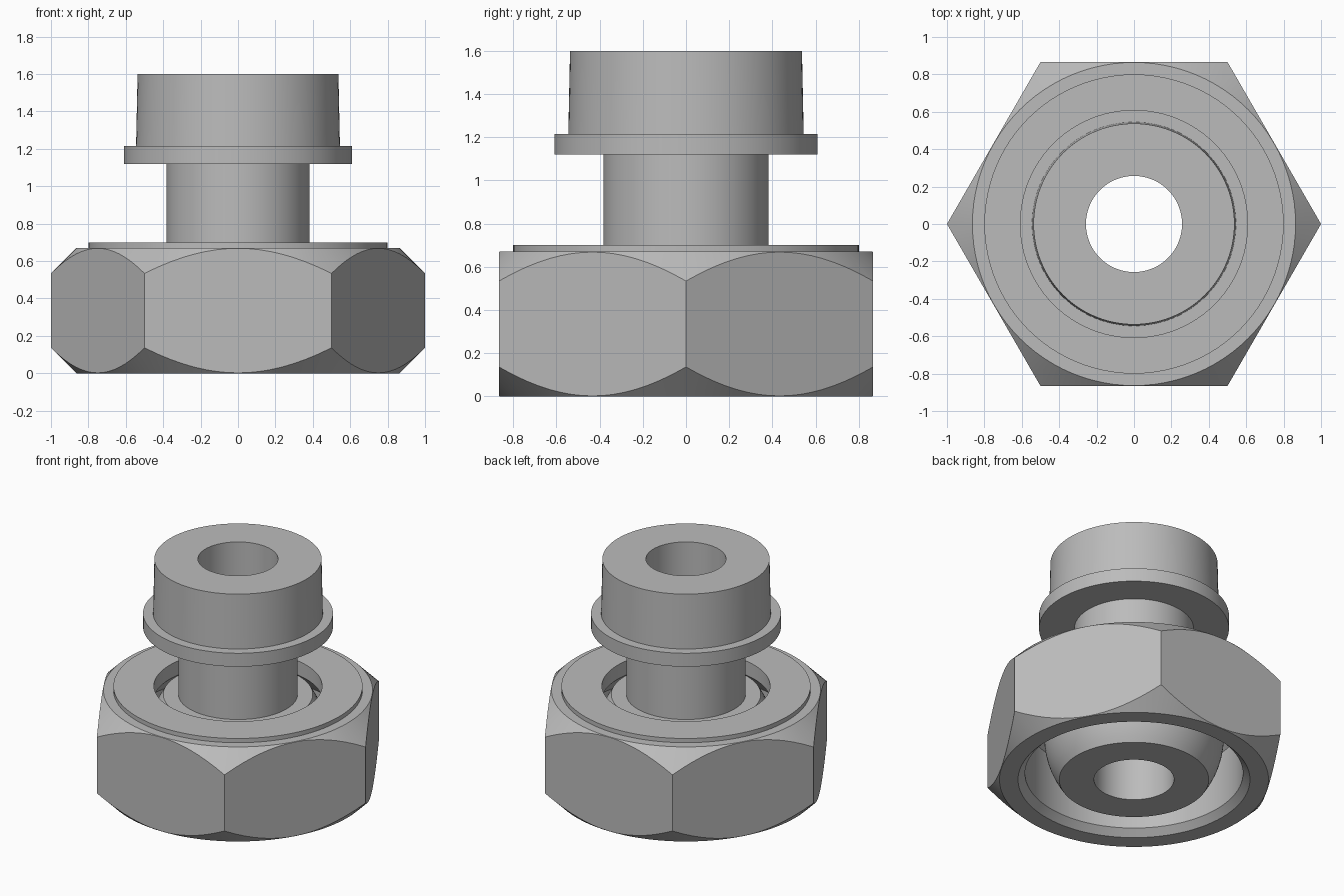
import bpy
import bmesh
from math import cos, sin, pi, radians, asin

if "Cube" in bpy.data.objects:
    bpy.data.objects.remove(bpy.data.objects["Cube"], do_unlink=True)

SEGMENTS = 96

# One plain steel colour for every part
steel = bpy.data.materials.new("steel_grey")
steel.use_nodes = True
steel_colour = (0.5, 0.5, 0.5, 1)
steel.diffuse_color = steel_colour
steel.node_tree.nodes["Principled BSDF"].inputs["Base Color"].default_value = steel_colour


def add_object(name, bm):
    bmesh.ops.recalc_face_normals(bm, faces=bm.faces)
    mesh = bpy.data.meshes.new(name)
    bm.to_mesh(mesh)
    bm.free()
    mesh.materials.append(steel)
    obj = bpy.data.objects.new(name, mesh)
    bpy.context.collection.objects.link(obj)
    return obj


def lathe(name, profile):
    """Turn a closed (radius, height) profile around the z axis."""
    bm = bmesh.new()
    rings = []
    for i in range(SEGMENTS):
        a = 2 * pi * i / SEGMENTS
        rings.append([bm.verts.new((r * cos(a), r * sin(a), z)) for r, z in profile])
    n = len(profile)
    for i in range(SEGMENTS):
        here, there = rings[i], rings[(i + 1) % SEGMENTS]
        for j in range(n):
            k = (j + 1) % n
            bm.faces.new((here[j], there[j], there[k], here[k]))
    return add_object(name, bm)


def activate(obj):
    bpy.ops.object.select_all(action="DESELECT")
    obj.select_set(True)
    bpy.context.view_layer.objects.active = obj


def smooth(obj):
    activate(obj)
    bpy.ops.object.shade_smooth_by_angle(angle=radians(20))


# Nut: turned blank with threaded bore, conical seat, chamfers and washer face
nut = lathe("hex_nut", [
    (0.745, 0), (0.864, 0), (1.1, 0.236), (1.1, 0.434), (0.864, 0.67),
    (0.8, 0.67), (0.8, 0.7), (0.54, 0.7), (0.54, 0.6), (0.7, 0.44), (0.7, 0.045),
])

# Hexagonal prism that trims the blank to six flats
bm = bmesh.new()
bmesh.ops.create_cone(bm, cap_ends=True, segments=6, radius1=1, radius2=1, depth=2)
# Put a corner on the x axis
corner = max(bm.verts, key=lambda v: v.co.x).co
if abs(corner.y) > 0.1:
    for v in bm.verts:
        v.co.x, v.co.y = v.co.y, -v.co.x
hexagon = add_object("hex_cutter", bm)
hexagon.hide_render = True

trim = nut.modifiers.new("six_flats", "BOOLEAN")
trim.operation = "INTERSECT"
trim.solver = "EXACT"
trim.object = hexagon
activate(nut)
bpy.ops.object.modifier_apply(modifier=trim.name)
bpy.data.objects.remove(hexagon, do_unlink=True)
smooth(nut)

# Stem: ball nose, neck, collar and slightly tapered head with a through hole
ball_radius, ball_height = 0.577, 0.32
limit = asin(ball_height / ball_radius)
ball = []
for i in range(17):
    a = limit * (i / 8 - 1)
    ball.append((ball_radius * cos(a), ball_height + ball_radius * sin(a)))
stem = lathe("ball_nose_stem", [(0.257, 0)] + ball + [
    (0.383, 0.64), (0.383, 1.12), (0.61, 1.12), (0.61, 1.215),
    (0.545, 1.215), (0.537, 1.6), (0.257, 1.6),
])
smooth(stem)
